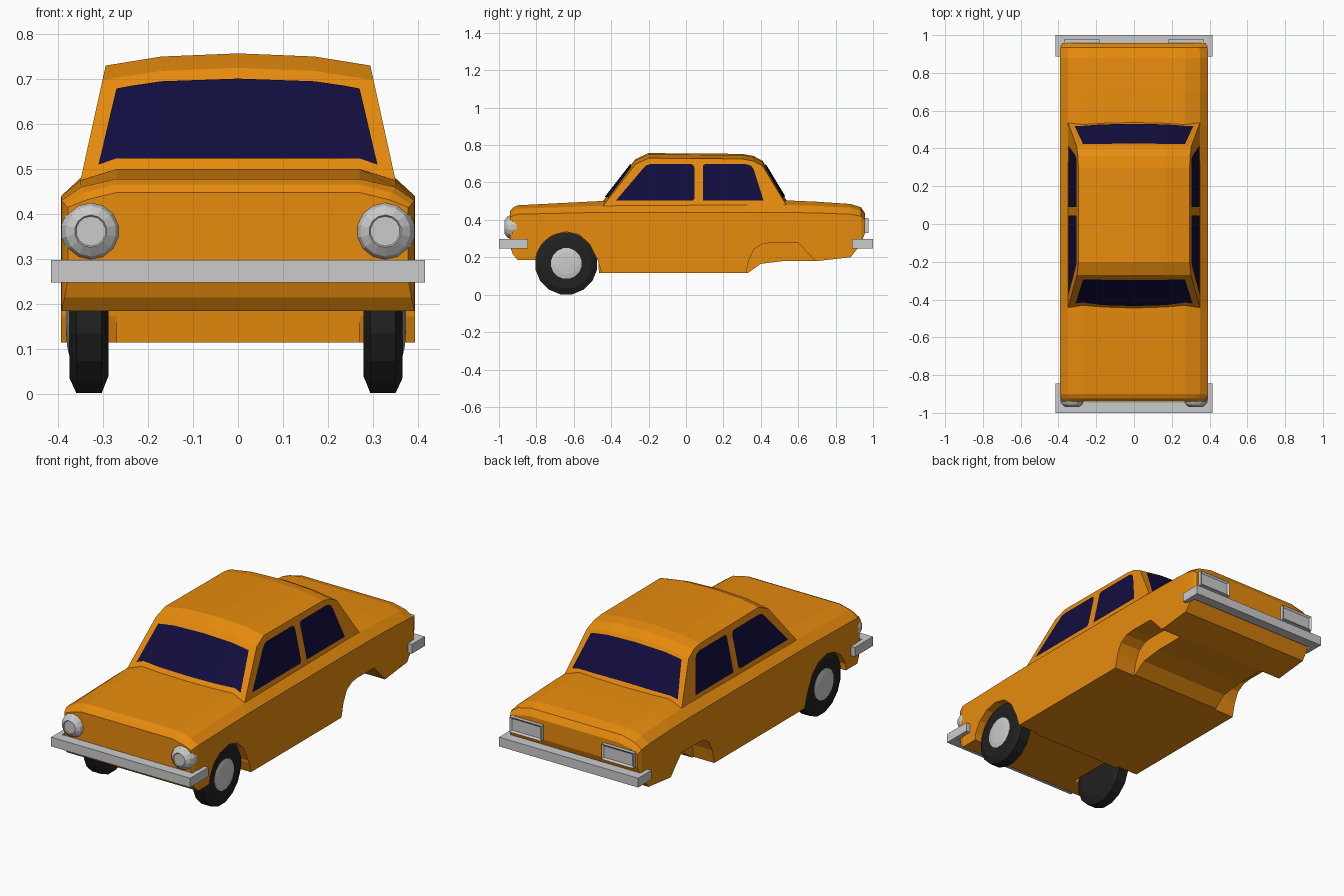
import bpy, bmesh, math
from mathutils import Vector

if "Cube" in bpy.data.objects:
    bpy.data.objects.remove(bpy.data.objects["Cube"])


def material(name, rgb):
    m = bpy.data.materials.new(name)
    m.diffuse_color = (*rgb, 1)
    m.use_nodes = True
    m.node_tree.nodes["Principled BSDF"].inputs["Base Color"].default_value = m.diffuse_color
    return m


PAINT = material("orange_paint", (0.8, 0.26, 0.004))
GLASS = material("dark_glass", (0.006, 0.004, 0.05))
RUBBER = material("rubber", (0.015, 0.015, 0.015))


def finish(name, bm, mat=None):
    bmesh.ops.remove_doubles(bm, verts=bm.verts, dist=1e-5)
    bmesh.ops.recalc_face_normals(bm, faces=bm.faces)
    me = bpy.data.meshes.new(name)
    bm.to_mesh(me)
    bm.free()
    ob = bpy.data.objects.new(name, me)
    bpy.context.collection.objects.link(ob)
    if mat:
        me.materials.append(mat)
    return ob


def loft(name, rings, mat=None, closed=True):
    bm = bmesh.new()
    rows = [[bm.verts.new(p) for p in r] for r in rings]
    n = len(rows[0])
    for a, b in zip(rows, rows[1:]):
        for i in range(n if closed else n - 1):
            j = (i + 1) % n
            bm.faces.new((a[i], a[j], b[j], b[i]))
    if closed:
        bm.faces.new(rows[0])
        bm.faces.new(rows[-1][::-1])
    return finish(name, bm, mat)


def mirrored_ring(y, half):
    """Closed section at y from half-section points listed bottom to top."""
    return [(x, y, z) for x, z in half] + [(-x, y, z) for x, z in half[::-1] if x > 0]


def prism(name, pts, axis, lo, hi, mat=None):
    """Extrude a 2D outline along x (pts are y,z) or z (pts are x,y)."""
    put = (lambda p, d: (d, *p)) if axis == 'x' else (lambda p, d: (*p, d))
    return loft(name, [[put(p, lo) for p in pts], [put(p, hi) for p in pts]], mat)


def lathe(name, profile, centre, axis, sides, mat=None):
    """Revolve (distance, radius) points round the x or y axis."""
    rings = []
    for d, r in profile:
        ring = []
        for i in range(sides):
            a = math.tau * (i + 0.5) / sides
            u, v = r * math.cos(a), r * math.sin(a)
            ring.append(Vector(centre) + Vector((d, u, v) if axis == 'x' else (u, d, v)))
        rings.append(ring)
    return loft(name, rings, mat)


# Lower body: y, half width, bottom, shoulder, hood edge, hood centre
stations = [
    (-.935, .372, .250, .410, .425, .440), (-.940, .375, .300, .415, .432, .450),
    (-.900, .392, .185, .430, .460, .478), (-.470, .393, .185, .440, .475, .500),
    (-.465, .393, .115, .440, .475, .500), (.330, .393, .115, .440, .480, .505),
    (.400, .393, .165, .440, .480, .505), (.520, .393, .180, .440, .480, .505),
    (.700, .393, .180, .437, .475, .497), (.880, .393, .200, .430, .465, .485),
    (.935, .390, .270, .420, .450, .468), (.957, .380, .330, .400, .420, .435)]
stations[0], stations[1] = (-.940, .378, .255, .415, .432, .448), (-.925, .385, .215, .422, .448, .466)
body = loft("body", [mirrored_ring(y, [(w, zb), (w, zs), (w - .043, ze), (.27, zt)])
                     for y, w, zb, zs, ze, zt in stations], PAINT)

# Wheel wells cut from both sides
front_arch = [(-.45, .05), (-.45, .115), (-.475, .19), (-.515, .27), (-.57, .32), (-.64, .336),
              (-.71, .32), (-.765, .28), (-.80, .22), (-.81, .05)]
rear_arch = [(.32, .05), (.32, .115), (.338, .19), (.365, .245), (.41, .272), (.46, .278),
             (.60, .276), (.64, .235), (.69, .18), (.70, .05)]
for arch in (front_arch, rear_arch):
    for lo, hi in ((.27, .5), (-.5, -.27)):
        cutter = prism("wheel_well_cutter", arch, 'x', lo, hi, PAINT)
        cutter.hide_render = True
        mod = body.modifiers.new("wheel_well", 'BOOLEAN')
        mod.operation, mod.solver, mod.object = 'DIFFERENCE', 'EXACT', cutter
        bpy.context.view_layer.objects.active = body
        bpy.ops.object.modifier_apply(modifier=mod.name)
        bpy.data.objects.remove(cutter)


# Cabin with a crowned roof
def side_x(z):
    return .35 - (z - .475) * .22


def crown(x):
    x = abs(x)
    return .007 * x / .17 if x < .17 else .007 + .021 * (x - .17) / .125


cabin = []
for y, z in [(-.445, .50), (-.27, .725), (-.2, .757), (.30, .753), (.36, .742), (.41, .715), (.54, .50)]:
    ze = z - .027
    cabin.append(mirrored_ring(y, [(side_x(.46), .46), (side_x(ze), ze), (.17, z - .007), (0, z)]))
loft("cabin", cabin, PAINT)


# Windscreen and rear window follow the crown of the cabin
def screen(name, top, bottom, y0, slope, out):
    rows = []
    for half in (top, bottom):
        pts = [(-x, z) for x, z in half[:0:-1]] + half
        rows.append([(x, y0 + (z + crown(x) - .50) * slope + out, z + .003) for x, z in pts])
    loft(name, rows, GLASS, closed=False)


top = [(0, .698), (.17, .692), (.238, .682), (.27, .676)]
screen("windscreen", top, [(0, .520), (.17, .520), (.272, .520), (.31, .507)], -.445, .175 / .225, -.005)
screen("rear_window", top, [(0, .525), (.17, .522), (.272, .518), (.315, .510)], .54, -.13 / .215, .005)

# Side windows
front_win = [(-.375, .503), (-.235, .668), (-.215, .69), (-.19, .698), (.03, .698), (.043, .688),
             (.046, .67), (.046, .515), (.035, .503)]
rear_win = [(.09, .503), (.09, .69), (.102, .698), (.32, .698), (.348, .69), (.362, .67), (.415, .503)]
for label, s in (("right", 1), ("left", -1)):
    for name, win in (("front", front_win), ("rear", rear_win)):
        bm = bmesh.new()
        bm.faces.new([bm.verts.new((s * (side_x(z) + .003), y, z)) for y, z in win[::-s]])
        me = bpy.data.meshes.new("side_window")
        bm.to_mesh(me)
        bm.free()
        me.materials.append(GLASS)
        ob = bpy.data.objects.new(f"{name}_{label}_side_window", me)
        bpy.context.collection.objects.link(ob)

    # Front wheels
    cx = .322 if s > 0 else -.331
    tyre = [(-.043, .08), (-.043, .13), (-.028, .168), (.028, .168), (.043, .135), (.043, .083)]
    lathe(f"{label}_front_tyre", [(s * d, r) for d, r in tyre], (cx, -.64, .167), 'x', 16, RUBBER)
    hub = [(.03, .083), (.044, .083), (.049, .06), (.051, .03)]
    lathe(f"{label}_front_hub", [(s * d, r) for d, r in hub], (cx, -.64, .167), 'x', 16)

    # Headlights
    lathe(f"{label}_headlight", [(-.90, .064), (-.93, .067), (-.955, .056), (-.97, .036), (-.966, .033)],
          (s * .327, 0, .362), 'y', 14)

    # Tail lights: frame with a recessed lens
    bm = bmesh.new()
    bmesh.ops.create_cube(bm, size=1)
    for v in bm.verts:
        v.co = Vector((s * .275 + v.co.x * .19, .952 + v.co.y * .05, .37 + v.co.z * .082))
    back = max(bm.faces, key=lambda f: f.calc_center_median().y)
    bmesh.ops.inset_region(bm, faces=[back], thickness=.014)
    for v in back.verts:
        v.co.y -= .008
    finish(f"{label}_tail_light", bm)

# Wrap-around bumpers
for name, s, reach in (("front_bumper", -1, .845), ("rear_bumper", 1, .888)):
    outline = [(-.415, reach), (-.415, 1), (.415, 1), (.415, reach),
               (.388, reach), (.388, .945), (-.388, .945), (-.388, reach)]
    prism(name, [(x, s * y) for x, y in outline], 'z', .248, .298)
